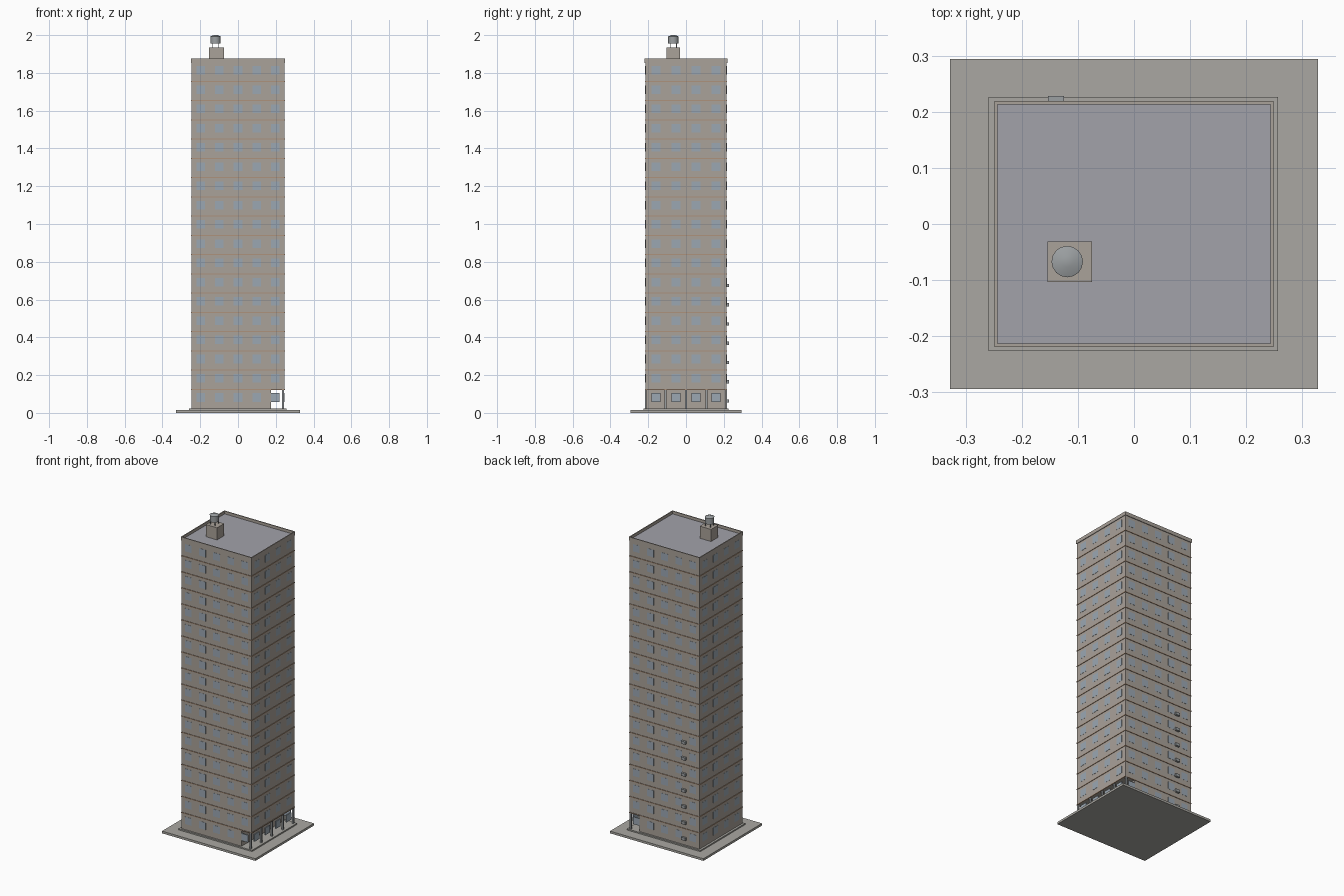
import bpy, bmesh, math
from mathutils import Matrix, Vector

if "Cube" in bpy.data.objects:
    bpy.data.objects.remove(bpy.data.objects["Cube"])


def material(name, rgb):
    m = bpy.data.materials.new(name)
    m.diffuse_color = (*rgb, 1)
    m.use_nodes = True
    m.node_tree.nodes["Principled BSDF"].inputs["Base Color"].default_value = m.diffuse_color
    return m


WALL = material("wall_taupe", (0.40, 0.36, 0.32))
GLASS = material("glass_blue", (0.33, 0.39, 0.45))
TRIM = material("trim_brown", (0.42, 0.29, 0.20))
STONE = material("paving_grey", (0.40, 0.39, 0.36))
ROOF = material("roof_grey", (0.36, 0.36, 0.40))
METAL = material("metal_grey", (0.33, 0.35, 0.36))


def boxes(name, limits, mat):
    """One object made of boxes given as (x0, x1, y0, y1, z0, z1)."""
    bm = bmesh.new()
    for x0, x1, y0, y1, z0, z1 in limits:
        c = Vector((x0 + x1, y0 + y1, z0 + z1)) / 2
        bmesh.ops.create_cube(bm, size=1, matrix=Matrix.Translation(c)
                              @ Matrix.Diagonal((x1 - x0, y1 - y0, z1 - z0, 1)))
    return finish(name, bm, mat)


def finish(name, bm, mat):
    me = bpy.data.meshes.new(name)
    bm.to_mesh(me)
    bm.free()
    me.materials.append(mat)
    ob = bpy.data.objects.new(name, me)
    bpy.context.collection.objects.link(ob)
    return ob


def cone(name, x, y, z0, z1, r0, r1, mat, sides=16):
    bm = bmesh.new()
    bmesh.ops.create_cone(bm, cap_ends=True, segments=sides, radius1=r0, radius2=r1,
                          depth=z1 - z0, matrix=Matrix.Translation((x, y, (z0 + z1) / 2)))
    return finish(name, bm, mat)


def ring(hx, hy, t, z0, z1):
    """Four bars forming a rectangular frame with outer half sizes hx, hy."""
    return [(-hx, hx, -hy, -hy + t, z0, z1), (-hx, hx, hy - t, hy, z0, z1),
            (-hx, -hx + t, -hy + t, hy - t, z0, z1), (hx - t, hx, -hy + t, hy - t, z0, z1)]


HX, HY = 0.245, 0.215
Z0, STOREY, FLOORS = 0.022, 0.1019, 18
TOP = Z0 + STOREY * FLOORS

# Paving and plinth
boxes("paving", [(-0.328, 0.328, -0.294, 0.294, 0, 0.014)], STONE)
boxes("plinth", [(-0.259, 0.257, -0.226, 0.226, 0.014, Z0)], STONE)

# Ground storey, set back on the right, and the tower above
boxes("ground_storey", [(-HX, 0.175, -HY, HY, Z0, Z0 + STOREY)], WALL)
boxes("tower", [(-HX, HX, -HY, HY, Z0 + STOREY, TOP)], WALL)

# Arcade columns along the right edge
boxes("arcade_columns", [(0.233, 0.243, y - 0.005, y + 0.005, Z0, Z0 + STOREY)
                         for y in (-0.213, -0.1075, 0, 0.1075, 0.213)], METAL)

# Windows on all four sides
panes = []
for f in range(FLOORS):
    z = Z0 + STOREY * f + 0.059
    z0, z1 = z - 0.023, z + 0.023
    for i in range(5):
        x = (i - 2) * 0.099
        for s in (-1, 1):
            y0, y1 = sorted((s * (HY - 0.006), s * (HY + 0.001)))
            panes.append((x - 0.023, x + 0.023, y0, y1, z0, z1))
    for i in range(4):
        y = (i - 1.5) * 0.1065
        for s in (-1, 1):
            x0, x1 = sorted((s * (HX - 0.006), s * (HX + 0.001)))
            panes.append((x0, x1, y - 0.024, y + 0.024, z0, z1))
boxes("windows", panes, GLASS)

# Thin ledge at every storey
ledges = []
for f in range(1, FLOORS):
    z = Z0 + STOREY * f
    ledges += ring(HX + 0.003, HY + 0.003, 0.006, z - 0.002, z + 0.003)
boxes("storey_ledges", ledges, TRIM)

# Roof deck and parapet
boxes("roof_deck", [(-HX + 0.001, HX - 0.001, -HY + 0.001, HY - 0.001, TOP - 0.004, TOP + 0.002)], ROOF)
boxes("parapet", ring(HX + 0.004, HY + 0.004, 0.006, TOP - 0.003, 1.876), WALL)

# Air conditioners on the back
boxes("air_conditioners", [(-0.153, -0.125, HY, 0.228, z - 0.009, z + 0.009)
                           for z in [0.063 + STOREY * i for i in range(7)]], METAL)

# Roof house with water tank on legs
CX, CY = -0.119, -0.067
boxes("roof_house", [(-0.154, -0.075, -0.103, -0.031, TOP, 1.935)], WALL)
boxes("tank_legs", [(CX + a - 0.002, CX + a + 0.002, CY + b - 0.002, CY + b + 0.002, 1.935, 1.957)
                    for a in (-0.017, 0.017) for b in (-0.017, 0.017)], METAL)
tank = cone("water_tank", CX, CY, 1.955, 1.993, 0.027, 0.027, METAL)
lid = cone("tank_lid", CX, CY, 1.993, 2.0, 0.028, 0.01, METAL)
for ob in (tank, lid):
    bpy.context.view_layer.objects.active = ob
    ob.select_set(True)
    bpy.ops.object.shade_smooth_by_angle(angle=math.radians(30))
    ob.select_set(False)
